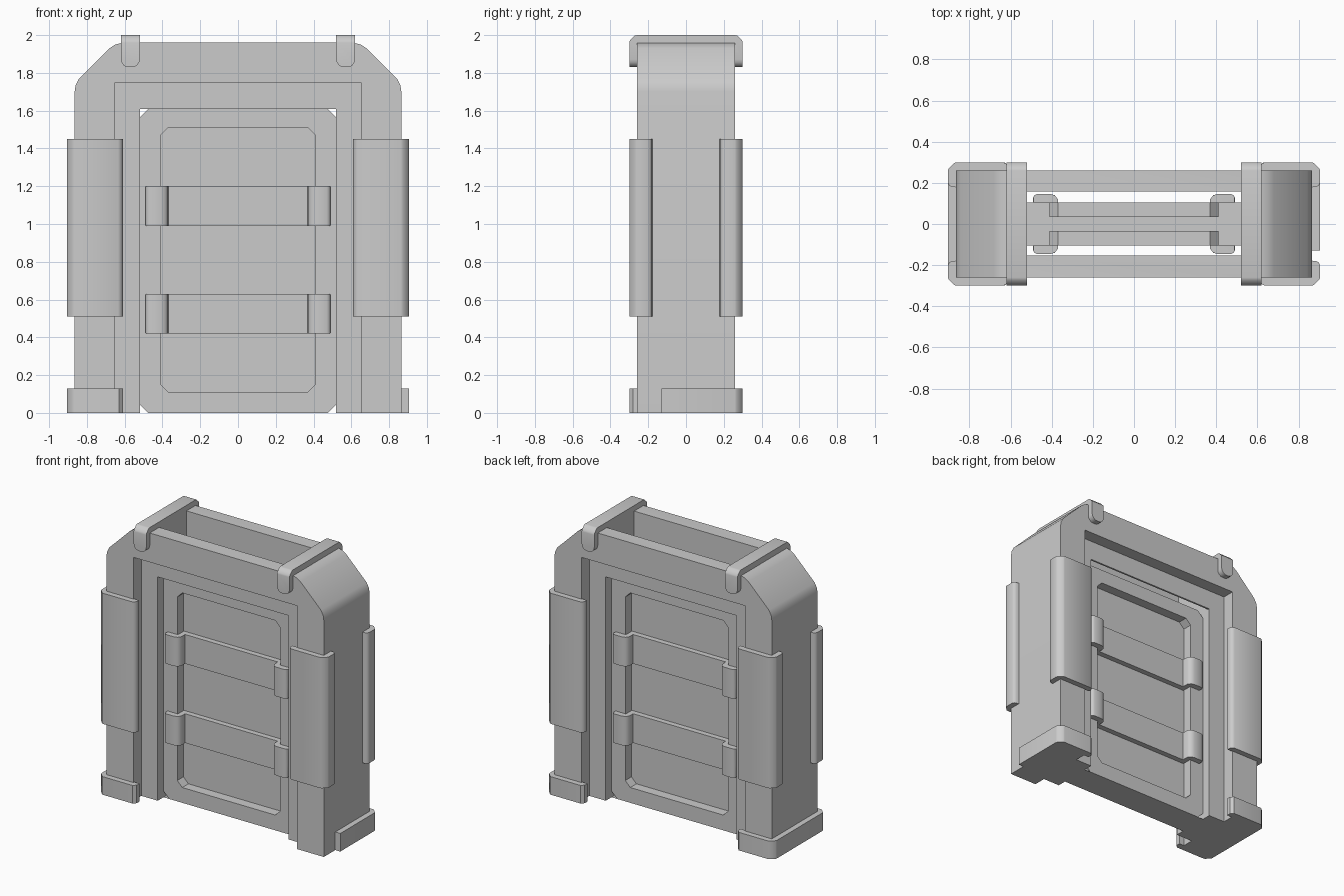
import bpy, bmesh

if "Cube" in bpy.data.objects:
    bpy.data.objects.remove(bpy.data.objects["Cube"])

# ---------- helpers ----------
def finish(name, bm, recalc=True):
    if recalc:
        bmesh.ops.recalc_face_normals(bm, faces=bm.faces)
    me = bpy.data.meshes.new(name)
    bm.to_mesh(me)
    bm.free()
    ob = bpy.data.objects.new(name, me)
    bpy.context.collection.objects.link(ob)
    return ob

def smooth(ob, angle=0.7):
    bpy.ops.object.select_all(action='DESELECT')
    ob.select_set(True)
    bpy.context.view_layer.objects.active = ob
    bpy.ops.object.shade_smooth_by_angle(angle=angle)

def prism(name, pts, axis, a, b, pick=None, radius=0.03):
    """Extrude a 2D outline along an axis from a to b; round the edges chosen by pick."""
    put = {'x': lambda p, t: (t, p[0], p[1]),
           'y': lambda p, t: (p[0], t, p[1]),
           'z': lambda p, t: (p[0], p[1], t)}[axis]
    bm = bmesh.new()
    lo = [bm.verts.new(put(p, a)) for p in pts]
    hi = [bm.verts.new(put(p, b)) for p in pts]
    n = len(pts)
    bm.faces.new(lo)
    bm.faces.new(hi[::-1])
    for i in range(n):
        j = (i + 1) % n
        bm.faces.new((lo[j], lo[i], hi[i], hi[j]))
    if pick:
        bmesh.ops.recalc_face_normals(bm, faces=bm.faces)
        edges = [e for e in bm.edges if pick(e.verts[0].co, e.verts[1].co)]
        bmesh.ops.bevel(bm, geom=edges, offset=radius, segments=4, profile=0.5,
                        affect='EDGES', clamp_overlap=True)
    return finish(name, bm)

def box_pts(x0, x1, y0, y1):
    return [(x0, y0), (x1, y0), (x1, y1), (x0, y1)]

def cut(ob, cutter):
    cutter.hide_render = True
    m = ob.modifiers.new("cut", 'BOOLEAN')
    m.operation, m.solver, m.object = 'DIFFERENCE', 'EXACT', cutter
    bpy.context.view_layer.objects.active = ob
    bpy.ops.object.modifier_apply(modifier=m.name)
    bpy.data.objects.remove(cutter)

def octagon(x, z0, z1, c):
    return [(-x + c, z0), (x - c, z0), (x, z0 + c), (x, z1 - c),
            (x - c, z1), (-x + c, z1), (-x, z1 - c), (-x, z0 + c)]

# ---------- outer frame with stepped recess and open top ----------
half = [(.865, 0), (.865, 1.70), (.86, 1.735), (.842, 1.77), (.68, 1.93), (.65, 1.95), (.61, 1.96)]
frame = prism("outer_frame", half + [(-x, z) for x, z in half[::-1]], 'y', -.26, .26)
for s in (-1, 1):
    cut(frame, prism("recess_cutter", box_pts(-.65, .65, -.1, 1.75), 'y', s * .17, s * .4))
cut(frame, prism("window_cutter", box_pts(-.52, .52, -.1, 1.61), 'y', -.5, .5))
cut(frame, prism("cavity_cutter", box_pts(-.52, .52, -.153, .157), 'z', 1.5, 2.2))
smooth(frame)

# ---------- thin door panels with a sunken pocket, and the floor ----------
for s, side in ((-1, "front"), (1, "back")):
    bm = bmesh.new()
    rings = []
    for pts, d in ((octagon(.52, 0, 1.61, .045), .105),
                   (octagon(.41, .11, 1.51, .04), .105),
                   (octagon(.41, .11, 1.51, .04), .035)):
        rings.append([bm.verts.new((x, s * d, z)) for x, z in pts])
    faces = [rings[2]]
    for o, i in zip(rings, rings[1:]):
        faces += [[o[k], o[(k + 1) % 8], i[(k + 1) % 8], i[k]] for k in range(8)]
    for f in faces:
        bm.faces.new(f if s < 0 else f[::-1])
    finish(side + "_panel", bm, recalc=False)

bm = bmesh.new()
bm.faces.new([bm.verts.new((x, y, 0)) for x, y in box_pts(-.52, .52, -.105, .105)[::-1]])
finish("floor", bm, recalc=False)

# ---------- straps stepping out of the pocket onto the panel ----------
sh = [(.405, .036), (.405, .105), (.49, .105), (.49, .128), (.484, .14), (.47, .147),
      (.41, .147), (.385, .14), (.37, .12), (.368, .075)]
for s, side in ((-1, "front"), (1, "back")):
    outline = [(x, s * d) for x, d in sh] + [(-x, s * d) for x, d in sh[::-1]]
    for z0, where in ((.42, "lower"), (.99, "upper")):
        tip = lambda p, q: (abs(p.x) > .465 and abs(q.x) > .465 and p.x * q.x > 0
                            and abs(p.z - q.z) < 1e-4 and abs(p.x - q.x) < 1e-4)
        smooth(prism(f"{side}_{where}_strap", outline, 'z', z0, z0 + .21, tip, .035))

# ---------- corner guards ----------
guard = [(.61, .255), (.61, .275), (.618, .29), (.635, .30), (.862, .30), (.873, .297),
         (.902, .268), (.905, .258), (.905, .20), (.898, .187), (.885, .18), (.86, .178), (.86, .255)]
for sx in (-1, 1):
    for sy in (-1, 1):
        smooth(prism("corner_guard", [(sx * x, sy * y) for x, y in guard], 'z', .51, 1.45))

# ---------- feet: left one wraps the whole end, right one leaves the front open ----------
corner = [(.61, .25), (.61, .28), (.63, .30), (.862, .30), (.873, .297), (.902, .268), (.905, .258)]
inner = [(.86, -.25), (.86, .25)]
left = ([(-x, y) for x, y in corner] + [(-x, -y) for x, y in corner[::-1]]
        + [(-x, y) for x, y in inner])
right = corner + [(.905, -.13), (.86, -.13), (.86, .25)]
smooth(prism("left_foot", left, 'z', 0, .13))
smooth(prism("right_foot", right, 'z', 0, .13))

# ---------- clips bridging the open top ----------
ch = [(.257, 1.83), (.30, 1.83), (.30, 1.96), (.297, 1.972), (.272, 1.997), (.26, 2.0)]
clip = ch + [(-y, z) for y, z in ch[::-1]] + [(-.257, 1.945), (-.245, 1.957),
                                              (.245, 1.957), (.257, 1.945)]
for s in (-1, 1):
    low = lambda p, q: p.z < 1.84 and q.z < 1.84 and abs(p.x - q.x) < 1e-4
    smooth(prism("top_clip", clip, 'x', s * .52, s * .62, low, .042))
